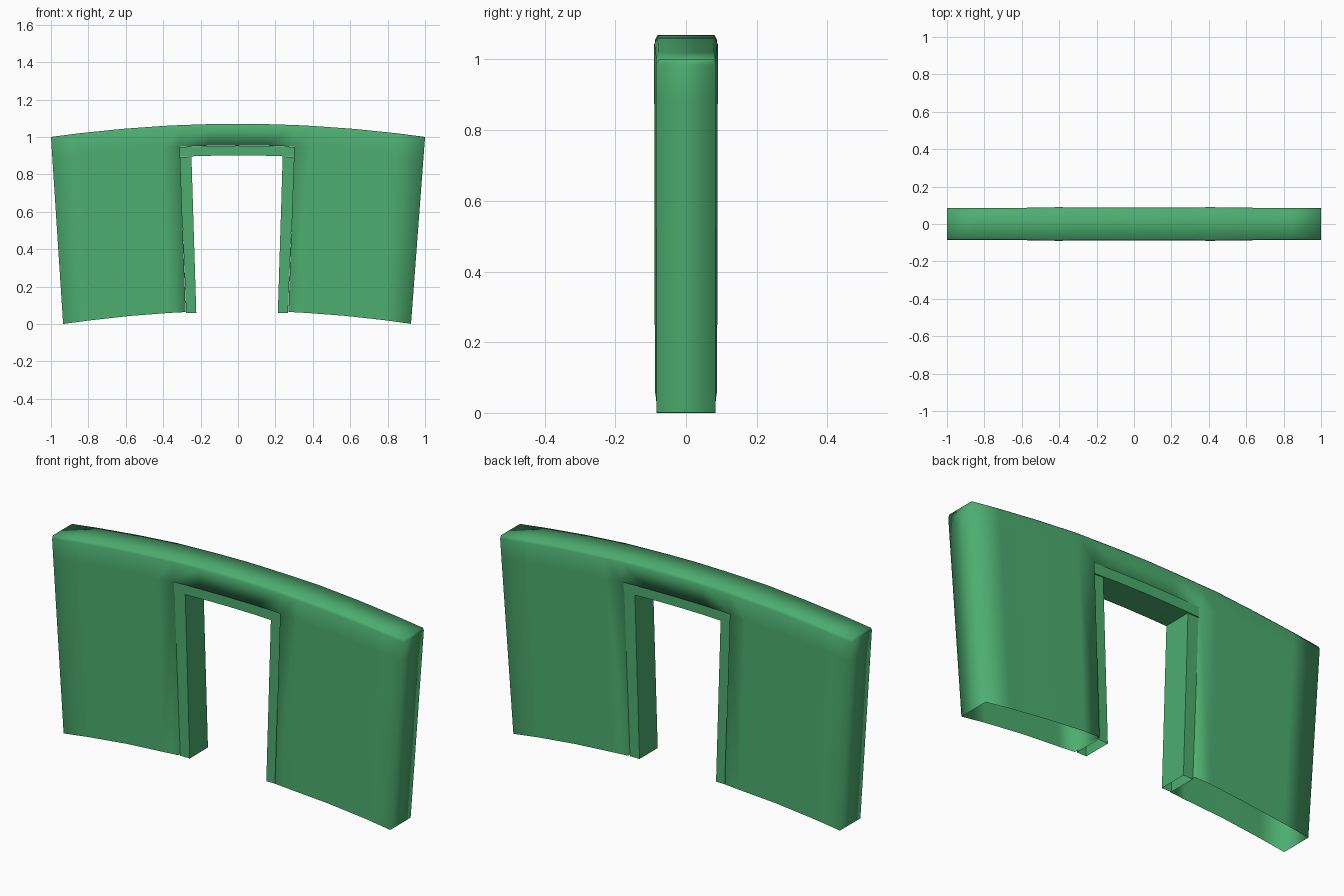
import bpy
import bmesh

if "Cube" in bpy.data.objects:
    bpy.data.objects.remove(bpy.data.objects["Cube"])

green = bpy.data.materials.new("green_paint")
green.diffuse_color = (0.073, 0.42, 0.16, 1)
green.use_nodes = True
green.node_tree.nodes["Principled BSDF"].inputs["Base Color"].default_value = green.diffuse_color


def finish(bm, name):
    bmesh.ops.recalc_face_normals(bm, faces=bm.faces)
    mesh = bpy.data.meshes.new(name)
    bm.to_mesh(mesh)
    bm.free()
    mesh.materials.append(green)
    obj = bpy.data.objects.new(name, mesh)
    bpy.context.collection.objects.link(obj)
    return obj


def arch(x):
    return 1.07 - 0.07 * x * x


# Arched wall with a doorway: columns as (top x, bottom x, half thickness)
cols = [(-1, -.935, .085), (-.85, -.795, .085), (-.62, -.575, .086),
        (-.4, -.365, .090), (-.315, -.28, .087), (-.16, -.14, .087),
        (-.005, -.005, .088), (.15, .13, .087), (.305, .27, .087),
        (.4, .36, .090), (.62, .57, .087), (.85, .785, .085), (1, .925, .085)]
DOOR_L, DOOR_R = 4, 8

bm = bmesh.new()
grid = {}
for i, (xt, xb, half) in enumerate(cols):
    top = arch(xt)
    low = 0.07 * (1 - (xb / 0.93) ** 2)
    rows = [(max(low, 0), half - .002), (top - .115, half),
            (top - .015, half), (top, half - .008)]
    for j, (z, y) in enumerate(rows):
        if j == 0 and DOOR_L < i < DOOR_R:
            continue
        t = (z - low) / (top - low)
        for s in (-1, 1):
            grid[s, i, j] = bm.verts.new((xb + (xt - xb) * t, s * y, z))


def bridge(i0, j0, i1, j1):
    bm.faces.new([grid[-1, i0, j0], grid[-1, i1, j1],
                  grid[1, i1, j1], grid[1, i0, j0]])


last = len(cols) - 1
for i in range(last):
    in_door = DOOR_L <= i < DOOR_R
    for j in range(3):
        if in_door and j == 0:
            continue
        for s in (-1, 1):
            bm.faces.new([grid[s, i, j], grid[s, i + 1, j],
                          grid[s, i + 1, j + 1], grid[s, i, j + 1]])
    bridge(i, 3, i + 1, 3)
    if in_door:
        bridge(i, 1, i + 1, 1)
for j in range(3):
    bridge(0, j, 0, j + 1)
    bridge(last, j, last, j + 1)
for i in (DOOR_L, DOOR_R):
    bridge(i, 0, i, 1)
wall = finish(bm, "arched_wall")
for p in wall.data.polygons:
    p.use_smooth = True


# Door frame parts: an x-z outline pushed through the thickness
def frame_part(name, outline, half, open_edge=None):
    bm = bmesh.new()
    front = [bm.verts.new((x, -half, z)) for x, z in outline]
    back = [bm.verts.new((x, half, z)) for x, z in outline]
    bm.faces.new(front)
    bm.faces.new(back[::-1])
    n = len(outline)
    for k in range(n):
        if k != open_edge:
            m = (k + 1) % n
            bm.faces.new([front[k], back[k], back[m], front[m]])
    return finish(bm, name)


# Jambs are hollow at the foot
for side, name in ((-1, "left_jamb"), (1, "right_jamb")):
    pts = [(.272, .058), (.218, .058), (.244, .895), (.306, .892)]
    frame_part(name, [(side * x - .005, z) for x, z in pts], .074, 0)

# Slightly arched lintel
xs = [-.313, -.16, -.005, .15, .303]
lower = [(x, .901 - .07 * x * x) for x in xs]
upper = [(x, .953 - .07 * x * x) for x in reversed(xs)]
frame_part("lintel", lower + upper, .078)
